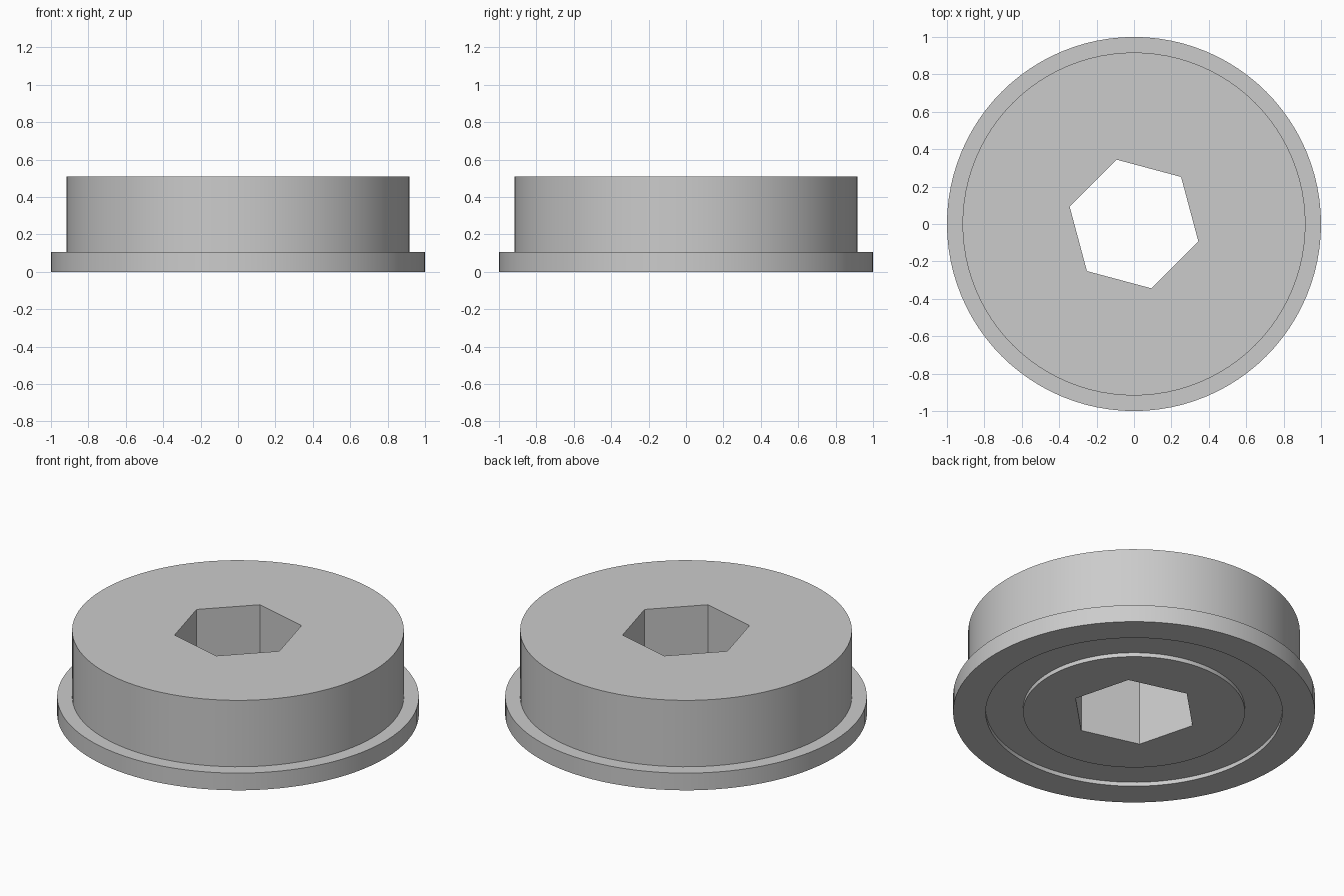
import bpy, bmesh
from math import cos, sin, pi, radians

cube = bpy.data.objects.get("Cube")
if cube:
    bpy.data.objects.remove(cube, do_unlink=True)

SEGMENTS = 96
HEX_RADIUS = 0.356
HEX_TURN = radians(45)
FLANGE_TOP, BODY_TOP, GROOVE = 0.105, 0.51, 0.025

grey = bpy.data.materials.new("plain_grey")
grey.use_nodes = True
colour = (0.6, 0.6, 0.6, 1)
grey.diffuse_color = colour
grey.node_tree.nodes["Principled BSDF"].inputs["Base Color"].default_value = colour


def hex_distance(angle):
    """Distance from the axis to the hexagon's side at this angle."""
    within = (angle - HEX_TURN) % (pi / 3) - pi / 6
    return HEX_RADIUS * cos(pi / 6) / cos(within)


def ring(bm, radius, z):
    """Ring of vertices; radius None follows the hexagonal socket."""
    verts = []
    for i in range(SEGMENTS):
        a = 2 * pi * i / SEGMENTS
        r = hex_distance(a) if radius is None else radius
        verts.append(bm.verts.new((r * cos(a), r * sin(a), z)))
    return verts


# Closed section: socket, grooved underside, flange, body, back to the socket
profile = [
    (None, 0), (0.613, 0), (0.613, GROOVE), (0.82, GROOVE), (0.82, 0),
    (1, 0), (1, FLANGE_TOP), (0.917, FLANGE_TOP), (0.917, BODY_TOP),
    (None, BODY_TOP),
]

bm = bmesh.new()
rings = [ring(bm, r, z) for r, z in profile]
for k, low in enumerate(rings):
    high = rings[(k + 1) % len(rings)]
    for i in range(SEGMENTS):
        j = (i + 1) % SEGMENTS
        bm.faces.new((low[i], low[j], high[j], high[i]))
bmesh.ops.recalc_face_normals(bm, faces=bm.faces)

mesh = bpy.data.meshes.new("flanged_plug")
bm.to_mesh(mesh)
bm.free()
mesh.materials.append(grey)

plug = bpy.data.objects.new("flanged_plug", mesh)
bpy.context.collection.objects.link(plug)
bpy.ops.object.select_all(action="DESELECT")
plug.select_set(True)
bpy.context.view_layer.objects.active = plug
bpy.ops.object.shade_smooth_by_angle(angle=radians(30))
